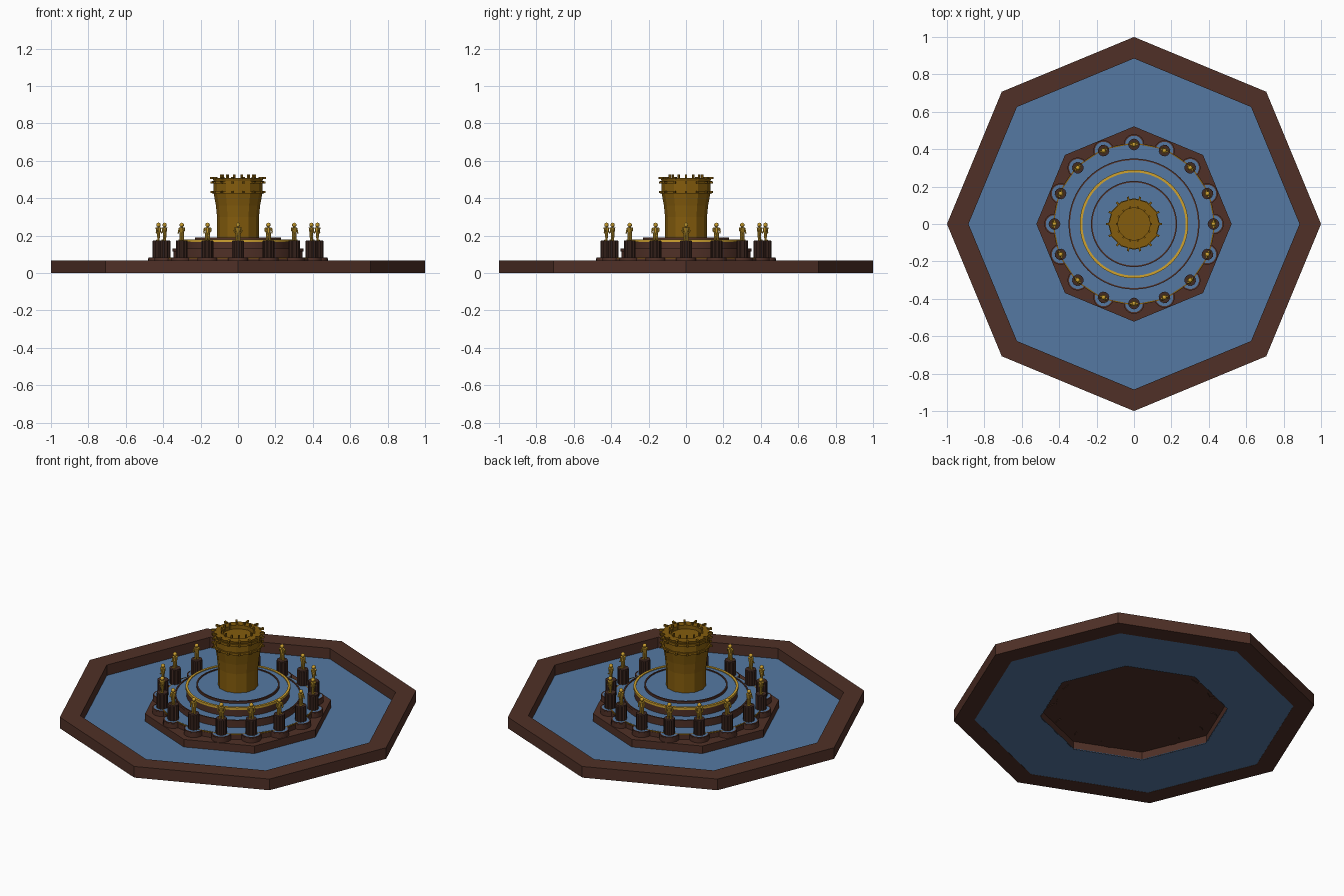
import bpy, bmesh
from math import sin, cos, pi, radians
from mathutils import Matrix, Vector

if "Cube" in bpy.data.objects:
    bpy.data.objects.remove(bpy.data.objects["Cube"])


def material(name, rgb):
    m = bpy.data.materials.new(name)
    m.diffuse_color = (*rgb, 1)
    m.use_nodes = True
    m.node_tree.nodes["Principled BSDF"].inputs["Base Color"].default_value = m.diffuse_color
    return m


BROWN = material("brown_stone", (0.08, 0.03, 0.02))
DARK = material("dark_stone", (0.055, 0.024, 0.017))
WATER = material("water", (0.09, 0.19, 0.36))
BRONZE = material("bronze", (0.23, 0.107, 0.004))
GOLD = material("gold", (0.62, 0.36, 0.03))


def finish(bm, name, mat, smooth=False):
    bmesh.ops.remove_doubles(bm, verts=bm.verts, dist=1e-5)
    bmesh.ops.recalc_face_normals(bm, faces=bm.faces)
    me = bpy.data.meshes.new(name)
    bm.to_mesh(me)
    bm.free()
    me.materials.append(mat)
    ob = bpy.data.objects.new(name, me)
    bpy.context.collection.objects.link(ob)
    if smooth:
        bpy.ops.object.select_all(action='DESELECT')
        ob.select_set(True)
        bpy.context.view_layer.objects.active = ob
        bpy.ops.object.shade_smooth_by_angle(angle=radians(35))
    return ob


def lathe(name, profile, n, mat, smooth=False, closed=False, flute=1.0):
    """Spin (r, z) points round z; flute scales every second column."""
    bm = bmesh.new()
    cols = []
    for i in range(n):
        a, k = 2 * pi * i / n, (flute if i % 2 else 1.0)
        cols.append([bm.verts.new((r * k * cos(a), r * k * sin(a), z)) for r, z in profile])
    m = len(profile)
    for i in range(n):
        A, B = cols[i], cols[(i + 1) % n]
        for j in range(m if closed else m - 1):
            q = (j + 1) % m
            vs = [A[j], B[j], B[q], A[q]]
            if profile[j][0] == 0:
                vs = [A[j], B[q], A[q]]
            elif profile[q][0] == 0:
                vs = [A[j], B[j], A[q]]
            bm.faces.new(vs)
    return finish(bm, name, mat, smooth)


def disc(name, r, z0, z1, n, mat, smooth=False, flute=1.0):
    return lathe(name, [(0, z0), (r, z0), (r, z1), (0, z1)], n, mat, smooth, flute=flute)


def ring(name, r0, r1, z0, z1, n, mat, smooth=False):
    return lathe(name, [(r0, z0), (r1, z0), (r1, z1), (r0, z1)], n, mat, smooth, closed=True)


def around(ob, count, radius):
    """Place the object and linked copies in a circle, facing outwards."""
    for i in range(count):
        o = ob if i == 0 else ob.copy()
        if i:
            bpy.context.collection.objects.link(o)
        a = 2 * pi * i / count
        o.location = (radius * cos(a), radius * sin(a), 0)
        o.rotation_euler = (0, 0, a + pi / 2)


# octagonal basin, water and hollow island
ring("basin_rim", 0.885, 1.0, 0, 0.068, 8, BROWN)
ring("basin_water", 0.518, 0.888, 0.001, 0.004, 8, WATER)
lathe("island_base", [(0.522, 0), (0.522, 0.05), (0, 0.05)], 8, BROWN)

# scalloped pool edge
disc("pool_wall", 0.438, 0.046, 0.078, 16, BROWN)
ring("pool_edge", 0.427, 0.436, 0.07, 0.083, 16, BRONZE)
disc("pool_water", 0.43, 0.07, 0.084, 16, WATER)
around(disc("scallop_wall", 0.055, 0.046, 0.078, 24, BROWN, True), 16, 0.425)
around(ring("scallop_edge", 0.047, 0.054, 0.07, 0.0835, 24, BROWN, True), 16, 0.425)
around(disc("scallop_water", 0.05, 0.07, 0.0825, 24, WATER), 16, 0.425)

# stepped round basins filled with water
for nm, r, z0, z1, wall, edge in (("lower", 0.35, 0.07, 0.13, BROWN, BROWN),
                                  ("middle", 0.29, 0.12, 0.179, BROWN, GOLD),
                                  ("upper", 0.23, 0.17, 0.19, GOLD, BROWN)):
    disc(nm + "_tier_wall", r - 0.004, z0, z1 - 0.014, 64, wall, True)
    w = 0.014 if edge is GOLD else 0.008
    ring(nm + "_tier_edge", r - w, r, z1 - 0.014, z1, 64, edge, True)
    disc(nm + "_tier_water", r - w, z1 - 0.014, z1 - 0.005, 64, WATER)

# fluted pedestals
around(disc("pedestal", 0.032, 0.07, 0.17, 24, DARK, flute=0.88), 16, 0.425)
around(disc("pedestal_cap", 0.03, 0.17, 0.175, 16, DARK), 16, 0.425)

# standing figures
bm = bmesh.new()


def limb(p, q, r1, r2):
    p, q = Vector(p), Vector(q)
    d = q - p
    rot = Vector((0, 0, 1)).rotation_difference(d).to_matrix().to_4x4()
    bmesh.ops.create_cone(bm, cap_ends=True, segments=8, radius1=r1, radius2=r2,
                          depth=d.length, matrix=Matrix.Translation((p + q) / 2) @ rot)


for s in (-1, 1):
    limb((s * 0.008, 0, 0.173), (s * 0.006, 0, 0.217), 0.006, 0.008)
    limb((s * 0.016, 0, 0.241), (s * 0.02, -0.003, 0.225), 0.005, 0.004)
    limb((s * 0.02, -0.003, 0.225), (s * 0.014, -0.013, 0.213), 0.004, 0.003)
    limb((s * 0.008, 0.003, 0.175), (s * 0.009, -0.012, 0.176), 0.004, 0.003)
limb((0, 0, 0.213), (0, 0, 0.243), 0.011, 0.016)
limb((0, 0, 0.241), (0, 0, 0.251), 0.006, 0.005)
bmesh.ops.create_uvsphere(bm, u_segments=10, v_segments=8, radius=0.012,
                          matrix=Matrix.Translation((0, 0, 0.257)))
around(finish(bm, "figure", GOLD, True), 16, 0.425)

# flared twelve-sided tower with a shallow well in the top
lathe("tower", [(0, 0.175), (0.112, 0.175), (0.112, 0.30), (0.118, 0.36), (0.13, 0.425),
                (0.13, 0.49), (0.135, 0.507), (0.088, 0.507), (0.088, 0.485), (0, 0.485)], 12, BRONZE)
for nm, z in (("lower", 0.425), ("upper", 0.478)):
    ring(nm + "_tower_band", 0.125, 0.138, z, z + 0.014, 12, BRONZE)


# studs, spouts and crown spikes
def box(name, size, z):
    b = bmesh.new()
    bmesh.ops.create_cube(b, size=1, matrix=Matrix.Translation((0, 0, z)) @ Matrix.Diagonal((*size, 1)))
    return finish(b, name, BRONZE)


around(box("lower_stud", (0.011, 0.022, 0.011), 0.432), 14, 0.136)
around(box("upper_stud", (0.011, 0.022, 0.011), 0.485), 14, 0.136)
around(box("crown_spout", (0.011, 0.026, 0.012), 0.508), 14, 0.136)
around(box("crown_spike", (0.009, 0.011, 0.036), 0.508), 14, 0.09)
